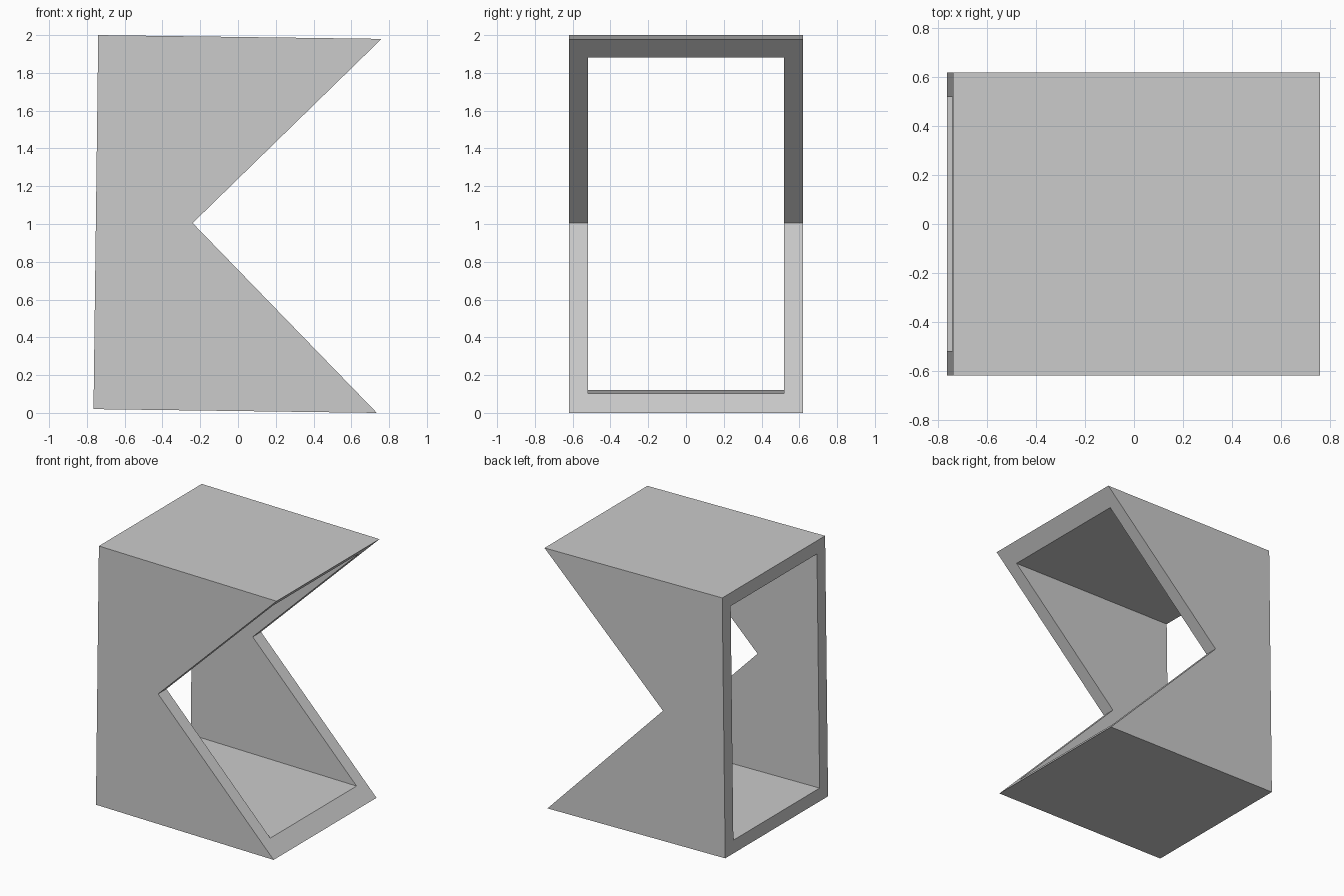
import bpy
import bmesh

cube = bpy.data.objects.get("Cube")
if cube:
    bpy.data.objects.remove(cube, do_unlink=True)

# Single plain grey
grey = bpy.data.materials.new("light_grey")
grey.use_nodes = True
colour = (0.6, 0.6, 0.6, 1)
grey.diffuse_color = colour
grey.node_tree.nodes["Principled BSDF"].inputs["Base Color"].default_value = colour


def prism(name, profile, half_depth):
    """Extrude an x-z profile symmetrically along y."""
    bm = bmesh.new()
    face = bm.faces.new([bm.verts.new((x, -half_depth, z)) for x, z in profile])
    ext = bmesh.ops.extrude_face_region(bm, geom=[face])
    moved = [v for v in ext["geom"] if isinstance(v, bmesh.types.BMVert)]
    bmesh.ops.translate(bm, verts=moved, vec=(0, 2 * half_depth, 0))
    bmesh.ops.recalc_face_normals(bm, faces=bm.faces)
    mesh = bpy.data.meshes.new(name)
    bm.to_mesh(mesh)
    bm.free()
    mesh.materials.append(grey)
    obj = bpy.data.objects.new(name, mesh)
    bpy.context.collection.objects.link(obj)
    return obj


# Slightly tilted box with a V notch in its left side
outline = [(-0.74, 2.0), (0.76, 1.98), (-0.24, 1.005), (0.735, 0.0), (-0.765, 0.02)]
frame = prism("notched_frame", outline, 0.62)

# Tunnel through the box, parallel to its tilted top and bottom
wall, slope = 0.1, 0.0133
tunnel = []
for x, level in ((-1, 1.99 - wall), (1, 1.99 - wall), (1, 0.01 + wall), (-1, 0.01 + wall)):
    tunnel.append((x, level - slope * x))
cutter = prism("tunnel_cutter", tunnel, 0.62 - wall)
cutter.hide_render = True

cut = frame.modifiers.new("tunnel", "BOOLEAN")
cut.operation = "DIFFERENCE"
cut.solver = "EXACT"
cut.object = cutter
bpy.context.view_layer.objects.active = frame
bpy.ops.object.modifier_apply(modifier=cut.name)
bpy.data.objects.remove(cutter, do_unlink=True)
